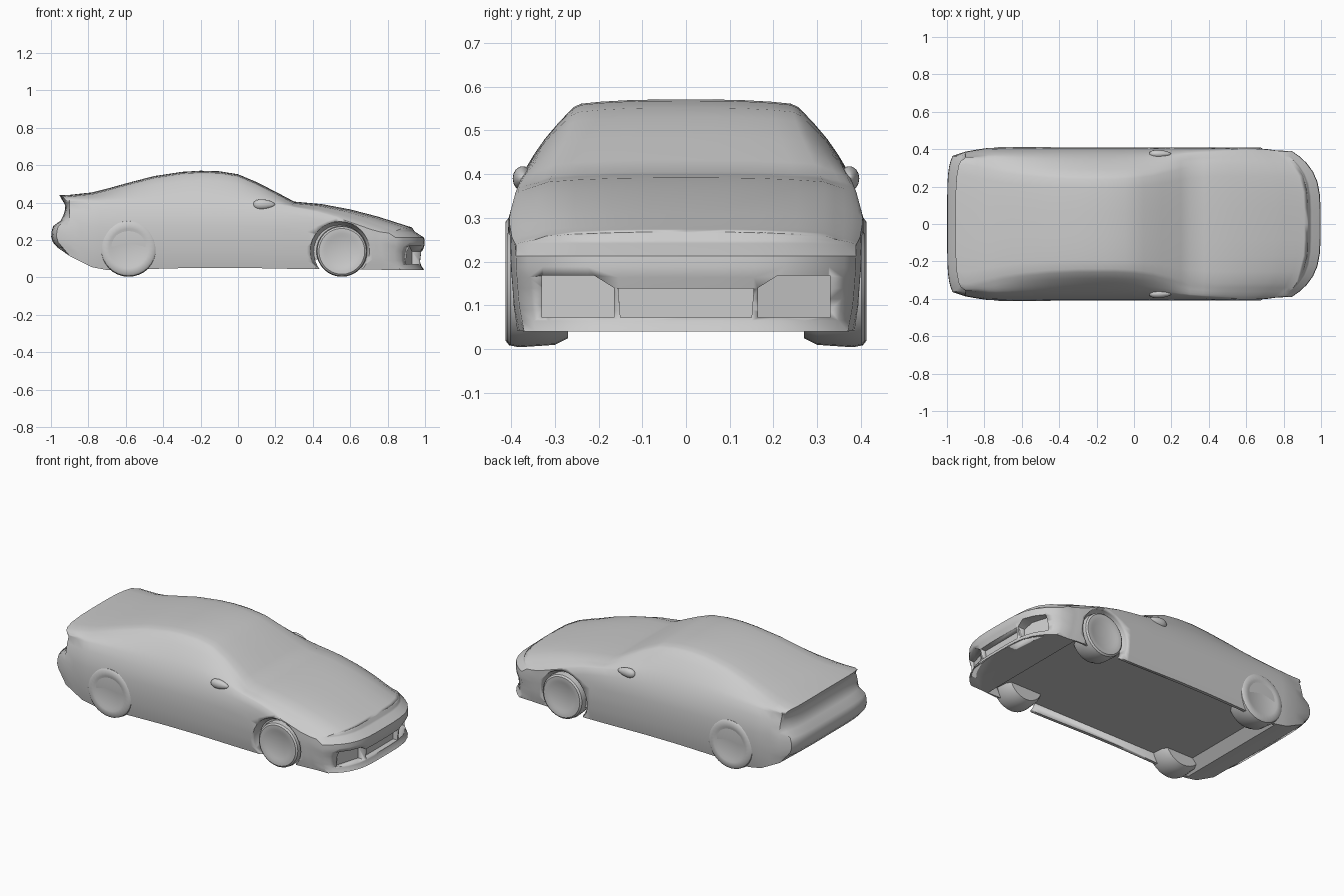
import bpy, bmesh, math
from mathutils import Vector

cube = bpy.data.objects.get("Cube")
if cube:
    bpy.data.objects.remove(cube)

paint = bpy.data.materials.new("plain grey")
paint.use_nodes = True
paint.diffuse_color = (0.6, 0.6, 0.6, 1)
paint.node_tree.nodes["Principled BSDF"].inputs["Base Color"].default_value = (0.6, 0.6, 0.6, 1)


def make(name, bm, angle=38):
    bmesh.ops.recalc_face_normals(bm, faces=bm.faces[:])
    mesh = bpy.data.meshes.new(name)
    bm.to_mesh(mesh)
    bm.free()
    mesh.materials.append(paint)
    ob = bpy.data.objects.new(name, mesh)
    bpy.context.collection.objects.link(ob)
    bpy.ops.object.select_all(action='DESELECT')
    bpy.context.view_layer.objects.active = ob
    ob.select_set(True)
    bpy.ops.object.shade_smooth_by_angle(angle=math.radians(angle))
    return ob


def lerp(table, t):
    if t <= table[0][0]:
        return table[0][1]
    for (a, p), (b, q) in zip(table, table[1:]):
        if t <= b:
            return p + (q - p) * (t - a) / (b - a)
    return table[-1][1]


# Lengthwise stations: x, floor, top, half width, belt height, roof half width
STATIONS = [
    (-.9, .115, .442, .388, .4, .345), (-.78, .055, .455, .408, .405, .315),
    (-.7, .04, .475, .41, .41, .295), (-.6, .042, .503, .41, .41, .28),
    (-.45, .046, .542, .41, .41, .265), (-.3, .05, .565, .41, .41, .258),
    (-.2, .052, .571, .41, .41, .258), (-.1, .052, .568, .41, .41, .258),
    (0, .052, .552, .41, .405, .263), (.1, .05, .51, .41, .4, .277),
    (.2, .048, .459, .41, .39, .302), (.3, .046, .406, .41, .375, .33),
    (.45, .045, .392, .41, .35, .34), (.6, .044, .364, .41, .32, .34),
    (.75, .043, .325, .407, .285, .34), (.85, .042, .293, .401, .257, .34),
    (.91, .041, .274, .394, .243, .34)]
REAR = (.16, .44, .365, .39, .335)
NOSE = (.04, .268, .39, .238, .345)
SIDE = [(.04, .95), (.1, .98), (.2, 1), (.3, .99), (.36, .95), (.41, .9)]
REAR_X = [(.16, -.965), (.2, -1), (.27, -.995), (.31, -.94), (.38, -.92), (.44, -.955)]
NOSE_X = [(.04, .995), (.07, .975), (.15, .985), (.17, 1), (.215, .995), (.245, .945), (.268, .93)]
SPREAD = (0, .2, .4, .58, .72, .84, .93, 1)


def refine(stations):
    """Add a station halfway along every gap."""
    out = [stations[0]]
    for a, b in zip(stations, stations[1:]):
        out += [tuple((p + q) / 2 for p, q in zip(a, b)), b]
    return out


def half_section(floor, top, width, belt, roof):
    """Half outline from the floor centre, up the side, to the roof centre."""
    pts = [(0, floor), (width * .6, floor)]
    for i in range(9):
        z = floor + (belt - floor) * i / 8
        pts.append((width * lerp(SIDE, z), z))
    y0, shoulder = pts[-1][0], top - .018
    for i in range(1, 5):
        t = i / 4
        bulge = .009 * math.sin(math.pi * t)
        pts.append((y0 + (roof - y0) * t + bulge, belt + (shoulder - belt) * t))
    for f in (.93, .75, .5, .25, 0):
        pts.append((roof * f, top - .012 * f ** 3))
    return pts


def full_ring(section, place):
    ring = [place(y, z) for y, z in section]
    return ring + [Vector((p.x, -p.y, p.z)) for p in reversed(ring[1:-1])]


def nose_bend(y, amount):
    return .17 * amount * (abs(y) / .4) ** 4


# Body shell: lofted rings, with both ends closing on the centre plane
rings = []
for s in SPREAD:
    rings.append(full_ring(half_section(*REAR), lambda y, z: Vector(
        (lerp(REAR_X, z) + .05 * (abs(y * s) / .4) ** 6, y * s, z))))
for x, *dims in refine(STATIONS):
    amount = max(0, (x - .35) / .6)
    rings.append(full_ring(half_section(*dims), lambda y, z: Vector(
        (x - nose_bend(y, amount), y, z))))
for s in reversed(SPREAD):
    rings.append(full_ring(half_section(*NOSE), lambda y, z: Vector(
        (lerp(NOSE_X, z) - nose_bend(y * s, 1), y * s, z))))

bm = bmesh.new()
loops = [[bm.verts.new(p) for p in ring] for ring in rings]
for a, b in zip(loops, loops[1:]):
    for i in range(len(a)):
        j = (i + 1) % len(a)
        bm.faces.new((a[i], a[j], b[j], b[i]))
bmesh.ops.remove_doubles(bm, verts=bm.verts[:], dist=.0004)
body = make("body_shell", bm)


def wheel_disc(name, x, z, radius, inner, outer, side):
    """Disc with a tapered back, a rounded shoulder and a shallow dished face."""
    bm = bmesh.new()
    n = 32
    outline = [(0, inner), (radius * .85, inner), (radius * .96, inner + .03),
               (radius, outer - .03), (radius * .97, outer - .008), (radius * .9, outer),
               (radius * .7, outer), (radius * .6, outer - .006), (0, outer - .004)]
    loops = [[bm.verts.new((x + r * math.cos(k * math.tau / n), side * y,
                            z + r * math.sin(k * math.tau / n))) for k in range(n)]
             for r, y in outline]
    for a, b in zip(loops, loops[1:]):
        for k in range(n):
            m = (k + 1) % n
            bm.faces.new((a[k], a[m], b[m], b[k]))
    bmesh.ops.remove_doubles(bm, verts=bm.verts[:], dist=.0001)
    return make(name, bm)


def cut(cutter):
    mod = body.modifiers.new("cut", 'BOOLEAN')
    mod.operation, mod.solver, mod.object = 'DIFFERENCE', 'EXACT', cutter
    bpy.context.view_layer.objects.active = body
    bpy.ops.object.modifier_apply(modifier=mod.name)
    bpy.data.objects.remove(cutter)


def cut_prism(back, front):
    """Cut the solid spanned between two matching outlines."""
    bm = bmesh.new()
    back, front = [[bm.verts.new(p) for p in outline] for outline in (back, front)]
    bm.faces.new(back)
    bm.faces.new(front)
    for i in range(len(back)):
        j = (i + 1) % len(back)
        bm.faces.new((back[i], back[j], front[j], front[i]))
    cut(make("prism_cutter", bm))


def intake(outline, depth):
    """Front opening; outline holds (y, z), depth gives the back wall's x at y."""
    cut_prism([(depth(y), y, z) for y, z in outline], [(1.1, y, z) for y, z in outline])


# Nose air intakes
intake([(-.15, .072), (.15, .072), (.155, .138), (-.155, .138)], lambda y: .945)
for side in (1, -1):
    intake([(side * y, z) for y, z in
            ((.165, .072), (.33, .072), (.33, .168), (.21, .168), (.165, .14))],
           lambda y: .93 - .3 * (abs(y) - .165))

# Recessed floor between the sills
corners = ((-1, -1), (1, -1), (1, 1), (-1, 1))
cut_prism([(.025 + .675 * i, .365 * j, .095) for i, j in corners],
          [(.02 + .76 * i, .38 * j, 0) for i, j in corners])

# Wheel arches and wheels
for side, label in ((1, "left"), (-1, "right")):
    cut(wheel_disc("arch_cutter", .545, .14, .165, .365, .5, side))
    wheel_disc("front_wheel_" + label, .555, .14, .136, .27, .41, side)
    wheel_disc("rear_wheel_" + label, -.585, .155, .151, .27, .413, side)

    # Door mirror, tapering towards the front
    bm = bmesh.new()
    bmesh.ops.create_uvsphere(bm, u_segments=16, v_segments=8, radius=1)
    for v in bm.verts:
        taper = 1 - .3 * v.co.x
        v.co = Vector((.14 + .06 * v.co.x, side * (.374 + .022 * taper * v.co.y),
                       .39 + .027 * taper * v.co.z))
    make("mirror_" + label, bm, 60)
